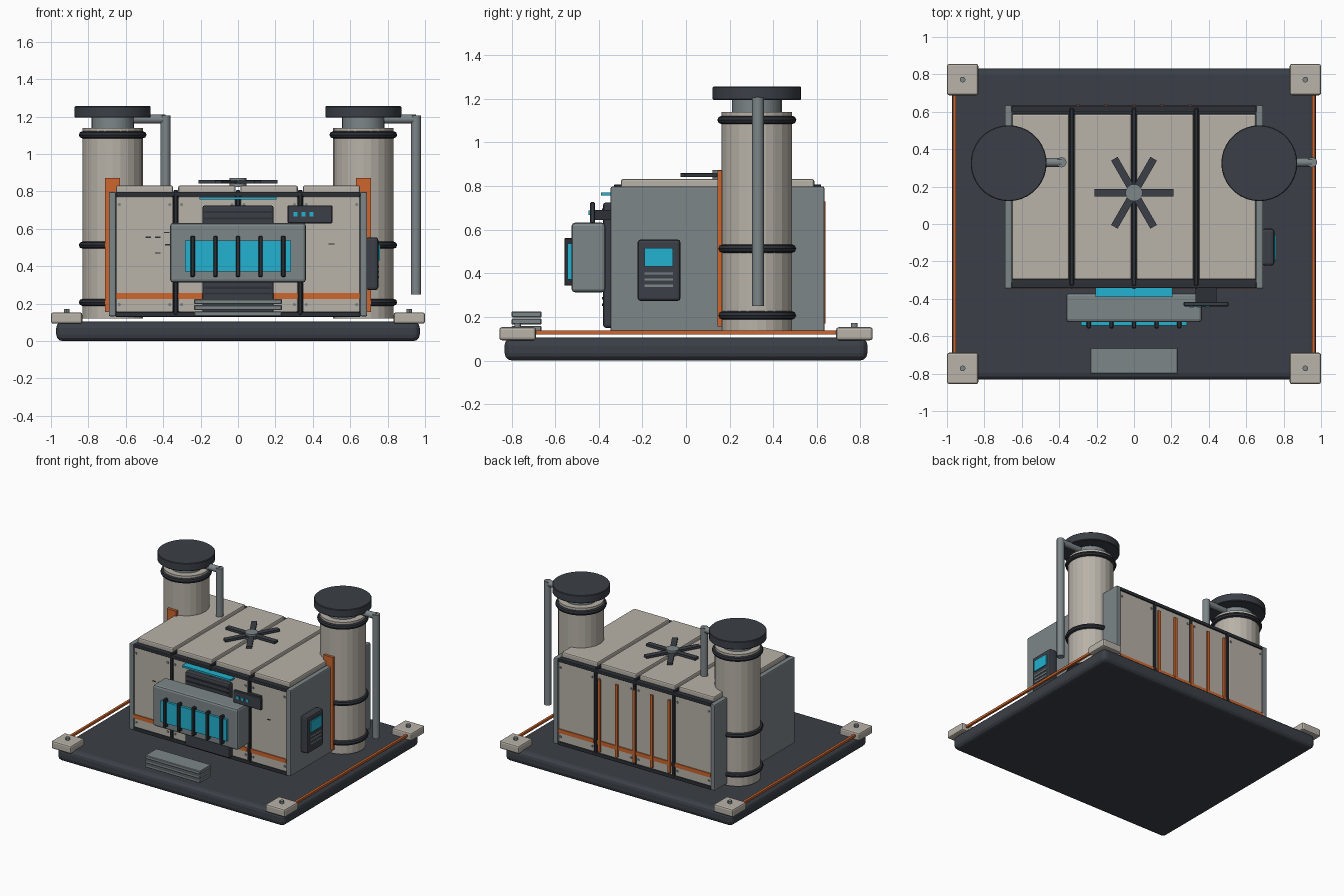
import bpy, math
from mathutils import Vector

if "Cube" in bpy.data.objects:
    bpy.data.objects.remove(bpy.data.objects["Cube"])


def material(name, r, g, b):
    m = bpy.data.materials.new(name)
    lin = [((c / 255 + 0.055) / 1.055) ** 2.4 for c in (r, g, b)]
    m.diffuse_color = (*lin, 1)
    m.use_nodes = True
    m.node_tree.nodes["Principled BSDF"].inputs["Base Color"].default_value = m.diffuse_color
    return m


BEIGE = material("warm_beige", 184, 178, 168)
GREY = material("steel_grey", 125, 134, 137)
DARK = material("charcoal", 59, 64, 71)
TRIM = material("dark_trim", 44, 48, 54)
ORANGE = material("orange", 205, 102, 46)
CYAN = material("cyan_glow", 34, 178, 208)


def finish(name, mat):
    ob = bpy.context.object
    ob.name = name
    ob.data.materials.append(mat)
    return ob


def box(name, mat, x, y, z, bevel=0.0, segments=2, turn=0.0):
    """Box from (min, max) pairs along each axis."""
    mid = [(a + b) / 2 for a, b in (x, y, z)]
    bpy.ops.mesh.primitive_cube_add(size=1, location=mid)
    ob = finish(name, mat)
    ob.scale = [b - a for a, b in (x, y, z)]
    bpy.ops.object.transform_apply(location=False, rotation=False, scale=True)
    ob.rotation_euler.z = turn
    if bevel:
        mod = ob.modifiers.new("soft_edges", 'BEVEL')
        mod.width, mod.segments = bevel, segments
    return ob


def rod(name, mat, start, end, radius, sides=16, smooth=True):
    """Cylinder between two points."""
    a, b = Vector(start), Vector(end)
    bpy.ops.mesh.primitive_cylinder_add(vertices=sides, radius=radius, depth=(b - a).length,
                                        location=(a + b) / 2)
    ob = finish(name, mat)
    ob.rotation_euler = (b - a).to_track_quat('Z', 'Y').to_euler()
    if smooth:
        bpy.ops.object.shade_smooth_by_angle()
    return ob


# Base slab, corner feet with bolts, side rails
box("base_slab", DARK, (-0.972, 0.972), (-0.832, 0.832), (0.0, 0.105), 0.035, 3)
for sx in (-1, 1):
    for sy in (-1, 1):
        cx, cy = sx * 0.916, sy * 0.772
        box("corner_block", BEIGE, (cx - 0.084, cx + 0.084), (cy - 0.084, cy + 0.084),
            (0.093, 0.153), 0.012)
        rod("corner_bolt", GREY, (cx, cy, 0.15), (cx, cy, 0.172), 0.015, 12)
    box("side_rail", ORANGE, (sx * 0.96 - 0.009, sx * 0.96 + 0.009), (-0.7, 0.7), (0.12, 0.137))

# Main housing core and grey side walls
box("housing_core", TRIM, (-0.66, 0.66), (-0.315, 0.605), (0.135, 0.795))
for sx in (-1, 1):
    box("side_wall", GREY, (sx * 0.672 - 0.019, sx * 0.672 + 0.019), (-0.346, 0.635),
        (0.132, 0.797), 0.008)

# Four roof, front and back panels with corner rivets
for i in range(4):
    cx = (i - 1.5) * 0.333
    x = (cx - 0.153, cx + 0.153)
    box("roof_panel", BEIGE, x, (-0.298, 0.588), (0.78, 0.832), 0.01)
    for face, y0, y1 in (("front", -0.337, -0.3), ("back", 0.59, 0.627)):
        outer = y0 if y0 < 0 else y1
        s = -1 if y0 < 0 else 1
        box(face + "_panel", BEIGE, x, (y0, y1), (0.155, 0.772), 0.006)
        for dx in (-0.135, 0.135):
            for z in (0.195, 0.73):
                rod(face + "_rivet", GREY, (cx + dx, outer - s * 0.005, z),
                    (cx + dx, outer + s * 0.005, z), 0.009, 8)
        box(face + "_stripe", ORANGE, x, sorted((outer, outer + s * 0.007)), (0.225, 0.256))

# Dark seams and edge beams
for x in (-0.333, 0, 0.333):
    box("roof_seam", TRIM, (x - 0.011, x + 0.011), (-0.33, 0.62), (0.785, 0.808), 0.004, 1)
    for y in (-0.327, 0.617):
        box("wall_seam", TRIM, (x - 0.011, x + 0.011), (y - 0.017, y + 0.017), (0.14, 0.79), 0.004, 1)
for y in (-0.325, 0.615):
    for z in (0.142, 0.785):
        box("edge_beam", TRIM, (-0.655, 0.655), (y - 0.018, y + 0.018), (z - 0.013, z + 0.013), 0.006)

# Vertical orange ribs on the back
for i in range(-2, 3):
    box("back_rib", ORANGE, (i * 0.15 - 0.011, i * 0.15 + 0.011), (0.62, 0.64), (0.17, 0.73))

# Roof fan
for i in range(3):
    box("fan_blade", DARK, (-0.21, 0.21), (0.147, 0.187), (0.842, 0.86 - i * 0.001),
        turn=i * math.pi / 3)
rod("fan_hub", GREY, (0, 0.167, 0.825), (0, 0.167, 0.873), 0.046, 20)

# Towers with rings, cap, backing plate and overflow pipe
for sx in (-1, 1):
    cx, cy = sx * 0.67, 0.325
    rod("tower", BEIGE, (cx, cy, 0.12), (cx, cy, 1.14), 0.162, 24, smooth=False)
    for z in (0.207, 0.513, 1.103):
        bpy.ops.mesh.primitive_torus_add(location=(cx, cy, z), major_radius=0.162,
                                         minor_radius=0.019, major_segments=32, minor_segments=8)
        finish("tower_ring", TRIM)
        bpy.ops.object.shade_smooth_by_angle()
    rod("tower_neck", GREY, (cx, cy, 1.13), (cx, cy, 1.2), 0.114, 24)
    cap = rod("tower_cap", DARK, (cx, cy, 1.195), (cx, cy, 1.256), 0.203, 36)
    edge = cap.modifiers.new("soft_edges", 'BEVEL')
    edge.width, edge.segments = 0.004, 1
    box("backing_plate", ORANGE, (cx - 0.04, cx + 0.04), (0.145, 0.165), (0.155, 0.872))
    px = cx + 0.282
    rod("pipe_arm", GREY, (cx + 0.1, 0.33, 1.187), (px, 0.33, 1.187), 0.024)
    rod("pipe_drop", GREY, (px, 0.33, 0.25), (px, 0.33, 1.205), 0.027)

# Front cooling unit: backing, grey case, window and bars
box("unit_backing", DARK, (-0.19, 0.19), (-0.38, -0.33), (0.15, 0.725), 0.012)
for z in (0.255, 0.285, 0.655, 0.69):
    box("backing_slat", TRIM, (-0.18, 0.18), (-0.384, -0.375), (z - 0.006, z + 0.006))
box("unit_case", GREY, (-0.363, 0.363), (-0.525, -0.37), (0.313, 0.632), 0.016)
box("unit_window", CYAN, (-0.283, 0.283), (-0.543, -0.52), (0.372, 0.537))
for i in range(-2, 3):
    box("window_bar", TRIM, (i * 0.121 - 0.011, i * 0.121 + 0.011), (-0.558, -0.52),
        (0.343, 0.562), 0.004, 1)
box("light_strip", CYAN, (-0.207, 0.207), (-0.389, -0.335), (0.756, 0.77))

# Small status panel on a bracket
box("status_panel", DARK, (0.265, 0.505), (-0.44, -0.417), (0.63, 0.726), 0.004, 1)
box("status_bracket", TRIM, (0.33, 0.44), (-0.42, -0.335), (0.645, 0.69))
for x in (0.308, 0.35, 0.393):
    box("status_light", CYAN, (x - 0.011, x + 0.011), (-0.446, -0.438), (0.667, 0.689))

# Scuff marks on the front panels
for x, z in ((-0.48, 0.555), (-0.43, 0.555), (-0.43, 0.47), (-0.38, 0.58), (-0.375, 0.515), (0.5, 0.52)):
    box("scuff_mark", TRIM, (x - 0.015, x + 0.015), (-0.341, -0.336), (z - 0.003, z + 0.003))

# Side control box
box("control_box", DARK, (0.685, 0.75), (-0.222, -0.025), (0.273, 0.555), 0.014)
box("control_screen", CYAN, (0.745, 0.759), (-0.19, -0.06), (0.432, 0.517))
for z in (0.343, 0.371, 0.399):
    box("control_key_row", GREY, (0.745, 0.755), (-0.19, -0.06), (z - 0.005, z + 0.005))

# Front step made of stacked slabs
for i in range(3):
    z = 0.132 + i * 0.033
    box("step_slab", GREY, (-0.235, 0.235), (-0.8, -0.662), (z, z + 0.027), 0.004, 1)
